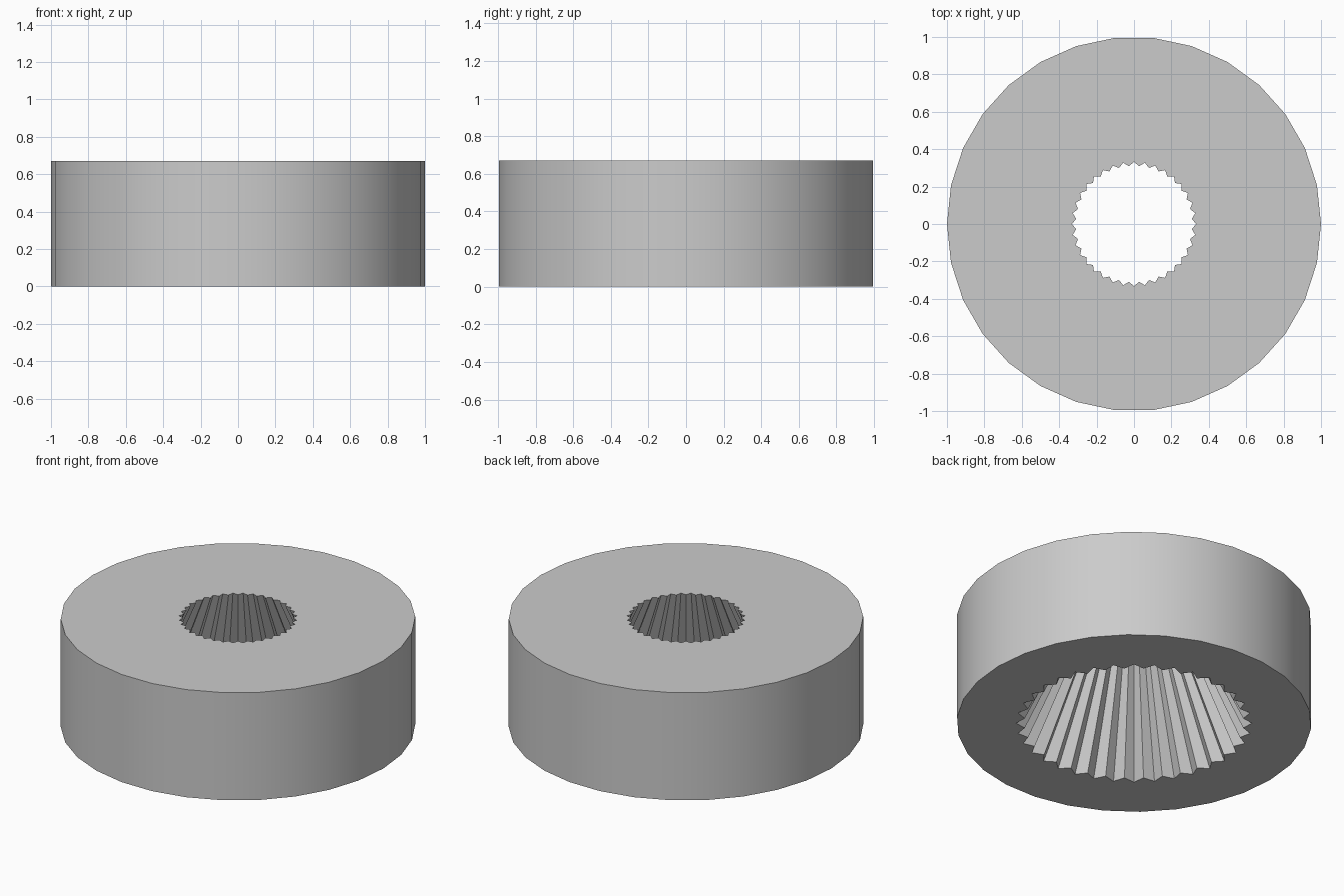
import bpy, bmesh, math

cube = bpy.data.objects.get("Cube")
if cube:
    bpy.data.objects.remove(cube, do_unlink=True)

HEIGHT = 0.67
SIDES = 30
TEETH = 36
TOP_BORE, BOTTOM_BORE = 0.333, 0.665
TOOTH_DEPTH = 0.07    # as a share of the bore radius

grey = bpy.data.materials.new("plain grey")
grey.use_nodes = True
colour = (0.6, 0.6, 0.6, 1)
grey.diffuse_color = colour
grey.node_tree.nodes["Principled BSDF"].inputs["Base Color"].default_value = colour


def ring(bm, radii, z):
    """Closed loop of edges with one vertex per radius."""
    step = math.tau / len(radii)
    verts = [bm.verts.new((r * math.cos(i * step), r * math.sin(i * step), z))
             for i, r in enumerate(radii)]
    edges = [bm.edges.new((verts[i - 1], v)) for i, v in enumerate(verts)]
    return verts, edges


def wall(bm, low, high, smooth):
    """Quads joining two rings."""
    for i in range(len(low)):
        face = bm.faces.new((low[i - 1], low[i], high[i], high[i - 1]))
        face.smooth = smooth


def bore_radii(radius):
    return [radius, radius * (1 - TOOTH_DEPTH)] * TEETH


bm = bmesh.new()

# Round outer wall and tapered, toothed bore
outer_low = ring(bm, [1] * SIDES, 0)
outer_high = ring(bm, [1] * SIDES, HEIGHT)
bore_low = ring(bm, bore_radii(BOTTOM_BORE), 0)
bore_high = ring(bm, bore_radii(TOP_BORE), HEIGHT)
wall(bm, outer_low[0], outer_high[0], True)
wall(bm, bore_low[0], bore_high[0], False)

# Flat end faces around the bore
for outer, bore in ((outer_low, bore_low), (outer_high, bore_high)):
    bmesh.ops.triangle_fill(bm, edges=outer[1] + bore[1], use_beauty=True)
bmesh.ops.recalc_face_normals(bm, faces=bm.faces)

mesh = bpy.data.meshes.new("toothed_ring")
bm.to_mesh(mesh)
bm.free()
mesh.materials.append(grey)
toothed_ring = bpy.data.objects.new("toothed_ring", mesh)
bpy.context.collection.objects.link(toothed_ring)

# Smooth outside, crisp rims and teeth
bpy.ops.object.select_all(action='DESELECT')
toothed_ring.select_set(True)
bpy.context.view_layer.objects.active = toothed_ring
bpy.ops.object.shade_smooth_by_angle(angle=math.radians(25))
